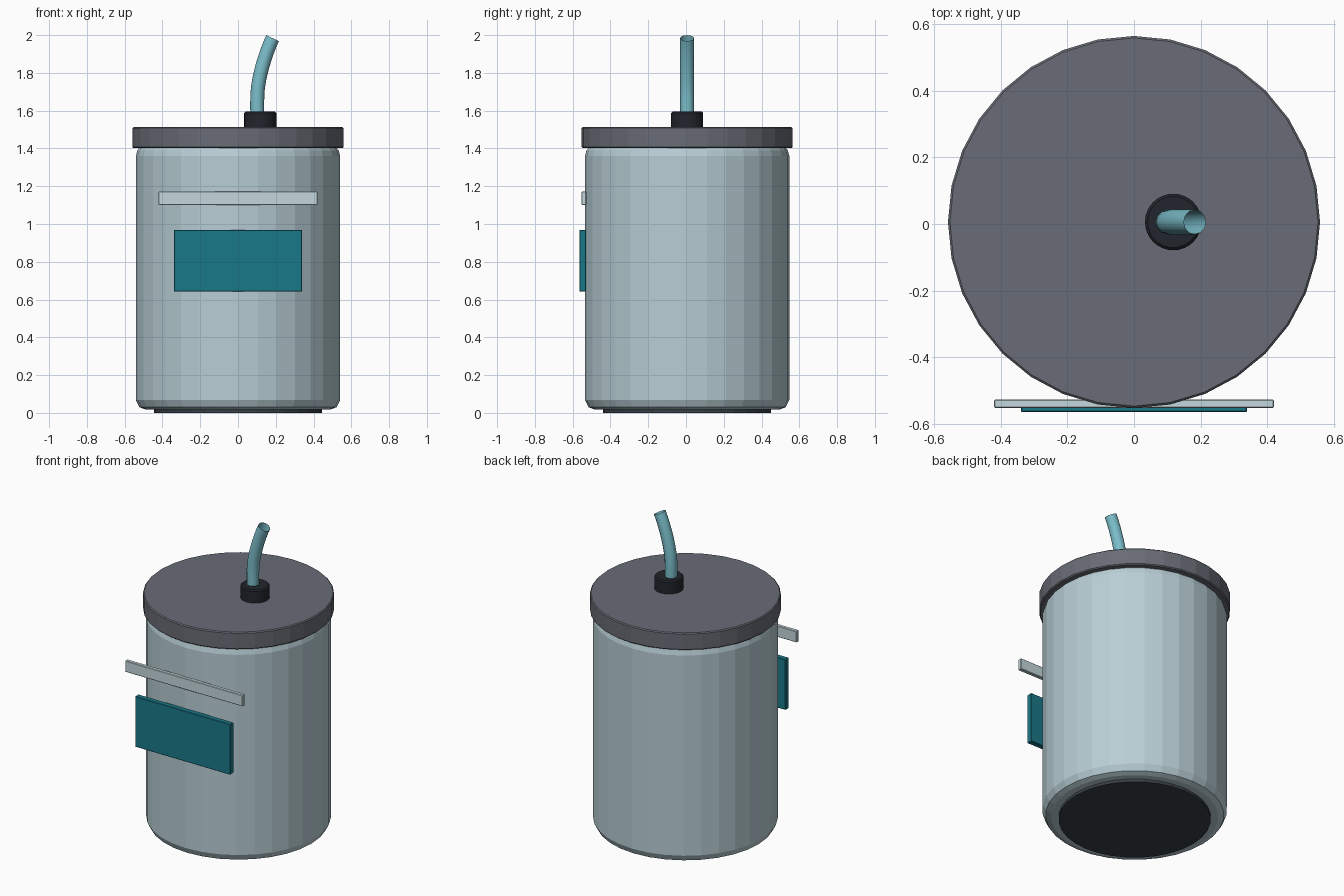
import bpy, bmesh
from math import cos, sin, tau

if "Cube" in bpy.data.objects:
    bpy.data.objects.remove(bpy.data.objects["Cube"])

CY = 0.006   # shared axis offset in y


def finish(obj, color):
    mat = bpy.data.materials.new(obj.name + "_material")
    mat.diffuse_color = (*color, 1)
    mat.use_nodes = True
    mat.node_tree.nodes["Principled BSDF"].inputs["Base Color"].default_value = mat.diffuse_color
    obj.data.materials.append(mat)
    return obj


def mesh_object(name, bm, color):
    bmesh.ops.recalc_face_normals(bm, faces=bm.faces)
    mesh = bpy.data.meshes.new(name)
    bm.to_mesh(mesh)
    bm.free()
    obj = bpy.data.objects.new(name, mesh)
    bpy.context.collection.objects.link(obj)
    return finish(obj, color)


def lathe(name, profile, x, color, sides=32):
    """Closed solid of revolution from (radius, z) points."""
    bm = bmesh.new()
    rings = [[bm.verts.new((x + r * cos(tau * i / sides), CY + r * sin(tau * i / sides), z))
              for i in range(sides)] for r, z in profile]
    for a, b in zip(rings, rings[1:]):
        for i in range(sides):
            j = (i + 1) % sides
            bm.faces.new((a[i], a[j], b[j], b[i]))
    bm.faces.new(rings[0])
    bm.faces.new(rings[-1])
    return mesh_object(name, bm, color)


def box(name, lo, hi, color, bevel=0.004):
    bm = bmesh.new()
    bmesh.ops.create_cube(bm, size=1)
    for v in bm.verts:
        v.co = [(a + b) / 2 + c * (b - a) for a, b, c in zip(lo, hi, v.co)]
    bmesh.ops.bevel(bm, geom=bm.edges[:], offset=bevel, segments=1, affect='EDGES')
    return mesh_object(name, bm, color)


# Canister: foot, body, lid and straw grommet
lathe("foot", [(0.445, 0), (0.445, 0.03)], 0, (0.04, 0.05, 0.06))
lathe("body", [(0.49, 0.018), (0.522, 0.03), (0.541, 0.068), (0.541, 1.36),
               (0.533, 1.39), (0.515, 1.41)], 0, (0.48, 0.62, 0.67))
lathe("lid", [(0.553, 1.402), (0.559, 1.408), (0.559, 1.507), (0.553, 1.513)],
      0, (0.14, 0.15, 0.18))
lathe("grommet", [(0.085, 1.505), (0.085, 1.588), (0.077, 1.596)],
      0.118, (0.015, 0.018, 0.025))

# Front trim bar and label panel
box("trim_bar", (-0.42, -0.553, 1.10), (0.42, -0.528, 1.172), (0.55, 0.68, 0.72), 0.003)
box("label_panel", (-0.34, -0.565, 0.642), (0.34, -0.53, 0.968), (0.01, 0.19, 0.25), 0.003)

# Bent open straw
curve = bpy.data.curves.new("straw", 'CURVE')
curve.dimensions = '3D'
curve.bevel_depth = 0.037
curve.bevel_resolution = 4
curve.resolution_u = 8
spline = curve.splines.new('BEZIER')
path = [((0.103, 1.52), (0.103, 1.46), (0.103, 1.57)),
        ((0.103, 1.69), (0.100, 1.63), (0.106, 1.77)),
        ((0.183, 1.984), (0.142, 1.896), (0.226, 2.07))]
spline.bezier_points.add(len(path) - 1)
for p, (co, left, right) in zip(spline.bezier_points, path):
    p.handle_left_type = p.handle_right_type = 'FREE'
    p.co = (co[0], CY, co[1])
    p.handle_left = (left[0], CY, left[1])
    p.handle_right = (right[0], CY, right[1])
straw = bpy.data.objects.new("straw", curve)
bpy.context.collection.objects.link(straw)
finish(straw, (0.2, 0.52, 0.6))
